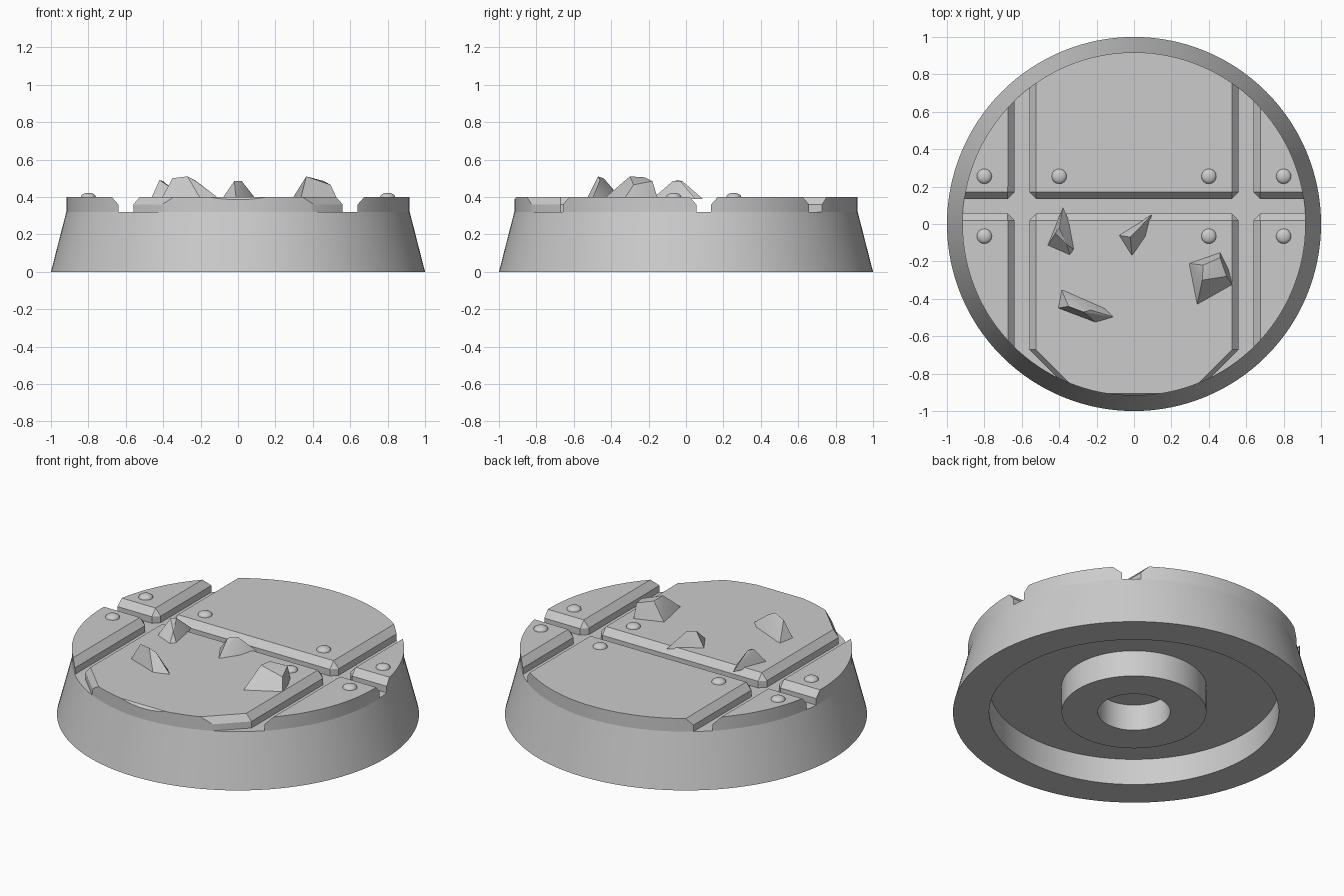
import bpy, bmesh, math
from mathutils import Vector

if "Cube" in bpy.data.objects:
    bpy.data.objects.remove(bpy.data.objects["Cube"], do_unlink=True)

stone = bpy.data.materials.new("stone_grey")
stone.use_nodes = True
GREY = (0.6, 0.6, 0.6, 1)
stone.diffuse_color = GREY
stone.node_tree.nodes["Principled BSDF"].inputs["Base Color"].default_value = GREY

RIM, FLOOR, TOP = 0.918, 0.32, 0.4
BEVEL, DROP = 0.035, 0.04
DIAG = math.sqrt(0.5)


def finish(name, bm):
    """Turn a bmesh into a shaded, coloured object."""
    bmesh.ops.recalc_face_normals(bm, faces=bm.faces)
    mesh = bpy.data.meshes.new(name)
    bm.to_mesh(mesh)
    bm.free()
    mesh.materials.append(stone)
    obj = bpy.data.objects.new(name, mesh)
    bpy.context.collection.objects.link(obj)
    bpy.ops.object.select_all(action='DESELECT')
    obj.select_set(True)
    bpy.context.view_layer.objects.active = obj
    bpy.ops.object.shade_smooth_by_angle(angle=math.radians(30))
    return obj


def slice_off(bm, point, normal):
    """Cut away everything beyond a plane and cap the cut."""
    bmesh.ops.bisect_plane(bm, geom=bm.verts[:] + bm.edges[:] + bm.faces[:], dist=1e-4,
                           plane_co=point, plane_no=normal, clear_outer=True)
    rim = [e for e in bm.edges if e.is_boundary]
    if rim:
        bmesh.ops.holes_fill(bm, edges=rim, sides=0)


# Tapered body with a ring-shaped recess and a central socket underneath
def make_base():
    bm = bmesh.new()
    profile = [(0, 0.16), (0.2, 0.16), (0.2, 0), (0.4, 0), (0.4, 0.16),
               (0.8, 0.16), (0.8, 0), (1, 0), (RIM, FLOOR), (0, FLOOR)]
    verts = [bm.verts.new((r, 0, z)) for r, z in profile]
    edges = [bm.edges.new(pair) for pair in zip(verts, verts[1:])]
    bmesh.ops.spin(bm, geom=verts + edges, axis=(0, 0, 1), cent=(0, 0, 0),
                   angle=math.tau, steps=128, use_merge=True)
    bmesh.ops.remove_doubles(bm, verts=bm.verts, dist=1e-5)
    finish("base", bm)


# Floor plate: a slice of the disc with bevelled walls and clipped corners
def make_plate(name, walls, corners):
    bm = bmesh.new()
    bmesh.ops.create_cone(bm, cap_ends=True, segments=128, radius1=RIM, radius2=RIM,
                          depth=TOP - FLOOR)
    bmesh.ops.translate(bm, verts=bm.verts, vec=(0, 0, (TOP + FLOOR) / 2))
    sides = [(w, BEVEL) for w in walls] + [(c, BEVEL * DIAG) for c in corners]
    for (nx, ny, d), inset in sides:
        slice_off(bm, Vector((nx * d, ny * d, FLOOR)), Vector((nx, ny, 0)))
    for (nx, ny, d), inset in sides:
        slice_off(bm, Vector((nx * d, ny * d, TOP - DROP)), Vector((nx * DROP, ny * DROP, inset)))
    finish(name, bm)


make_base()
for row, y_wall in (("back", (0, -1, -0.135)), ("front", (0, 1, 0.055))):
    for column in ("right", "middle", "left"):
        if column == "middle":
            x_walls = [(1, 0, 0.56), (-1, 0, 0.56)]
        else:
            x_walls = [(-1 if column == "left" else 1, 0, -0.64)]
        walls = x_walls + [y_wall]
        corners = [(w[0] * DIAG, y_wall[1] * DIAG, (w[2] + y_wall[2] - BEVEL) * DIAG)
                   for w in x_walls]
        if (row, column) == ("front", "middle"):
            walls.append((0, -1, 0.94))
            corners += [(s * DIAG, -DIAG, (0.56 + 0.67) * DIAG) for s in (1, -1)]
        make_plate(f"{row}_{column}_plate", walls, corners)

# Domed rivets
for i, (x, y) in enumerate([(-0.8, 0.255), (-0.4, 0.255), (0.4, 0.255), (0.8, 0.255),
                            (-0.8, -0.065), (0.4, -0.065), (0.8, -0.065)]):
    bm = bmesh.new()
    bmesh.ops.create_uvsphere(bm, u_segments=24, v_segments=12, radius=0.04)
    slice_off(bm, Vector((0, 0, 0)), Vector((0, 0, -1)))
    bmesh.ops.scale(bm, verts=bm.verts, vec=(1, 1, 0.55))
    bmesh.ops.translate(bm, verts=bm.verts, vec=(x, y, TOP))
    finish(f"rivet_{i + 1}", bm)


# Loose rock shards: hull of a ground outline and a few peaks
def make_rock(name, outline, peaks):
    bm = bmesh.new()
    for x, y in outline:
        bm.verts.new((x, y, TOP - 0.01))
    for p in peaks:
        bm.verts.new(p)
    hull = bmesh.ops.convex_hull(bm, input=bm.verts[:])
    loose = [v for v in bm.verts if not v.link_faces]
    bmesh.ops.delete(bm, geom=loose, context='VERTS')
    finish(name, bm)


make_rock("rock_side", [(-0.38, 0.09), (-0.465, -0.12), (-0.34, -0.175), (-0.315, -0.14), (-0.34, 0)],
          [(-0.42, -0.05, 0.49), (-0.4, -0.02, 0.485), (-0.36, -0.11, 0.45)])
make_rock("rock_centre", [(0.095, 0.05), (-0.085, -0.06), (-0.01, -0.18), (0.065, -0.07)],
          [(-0.02, -0.07, 0.485), (0.02, -0.03, 0.485), (0.05, 0.0, 0.43)])
make_rock("rock_front", [(-0.39, -0.345), (-0.41, -0.45), (-0.2, -0.53), (-0.1, -0.5), (-0.15, -0.45)],
          [(-0.35, -0.44, 0.5), (-0.27, -0.47, 0.51), (-0.23, -0.46, 0.49)])
make_rock("rock_large", [(0.29, -0.21), (0.335, -0.44), (0.53, -0.33), (0.51, -0.25), (0.46, -0.15)],
          [(0.365, -0.3, 0.51), (0.37, -0.22, 0.505), (0.46, -0.18, 0.485), (0.495, -0.28, 0.465)])
